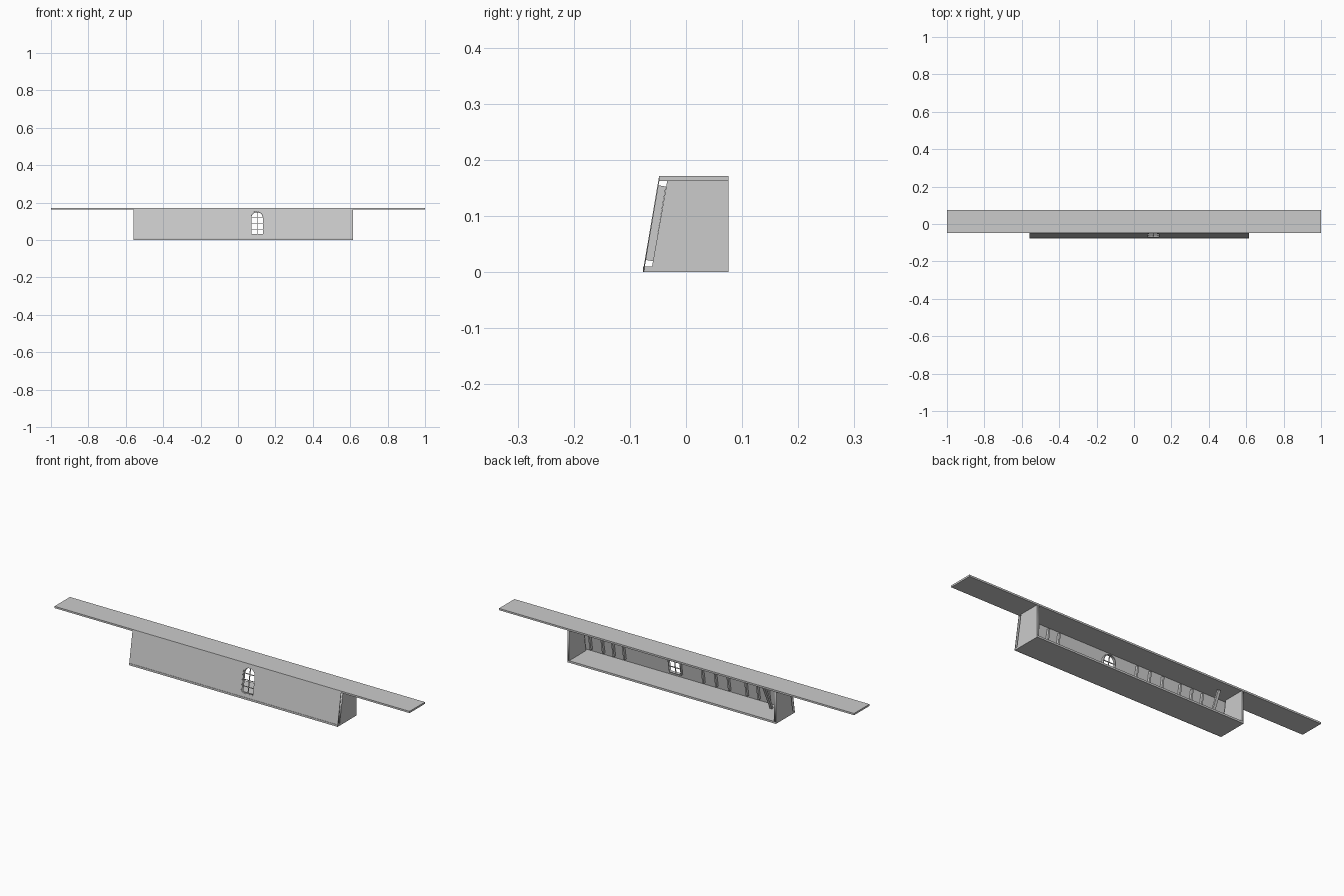
import bpy, math
from mathutils import Matrix

if "Cube" in bpy.data.objects:
    bpy.data.objects.remove(bpy.data.objects["Cube"])

X0, X1 = -0.56, 0.615
LEAN = math.atan2(0.029, 0.171)
SLOPE = math.hypot(0.029, 0.171)
# wall space: x along the wall, y up the slope, z outwards
WALL = Matrix.Translation((0, -0.077, 0)) @ Matrix.Rotation(math.pi / 2 - LEAN, 4, 'X')


def box(name, x, y, z, mat=Matrix()):
    bpy.ops.mesh.primitive_cube_add(size=1)
    o = bpy.context.object
    o.name = name
    c = [(a + b) / 2 for a, b in (x, y, z)]
    o.data.transform(Matrix.Translation(c) @ Matrix.Diagonal((x[1] - x[0], y[1] - y[0], z[1] - z[0], 1)))
    o.matrix_world = mat
    return o


def plate(name, loops, z0, z1, mat):
    # filled outline with holes, extruded from z0 to z1
    cu = bpy.data.curves.new(name, 'CURVE')
    cu.dimensions = '2D'
    cu.fill_mode = 'BOTH'
    cu.extrude = (z1 - z0) / 2
    for pts in loops:
        s = cu.splines.new('POLY')
        s.points.add(len(pts) - 1)
        for p, q in zip(s.points, pts):
            p.co = (q[0], q[1], 0, 1)
        s.use_cyclic_u = True
    o = bpy.data.objects.new(name, cu)
    bpy.context.collection.objects.link(o)
    o.matrix_world = mat @ Matrix.Translation((0, 0, (z0 + z1) / 2))
    bpy.ops.object.select_all(action='DESELECT')
    o.select_set(True)
    bpy.context.view_layer.objects.active = o
    bpy.ops.object.convert(target='MESH')
    return bpy.context.object


def arch(cx, half, bottom, top, n=12):
    arc = [(cx + half * math.cos(math.pi * i / n), top - half + half * math.sin(math.pi * i / n))
           for i in range(n + 1)]
    return [(cx - half, bottom), (cx + half, bottom)] + arc


# roof and floor slabs
box("roof", (-1, 1), (-0.048, 0.076), (0.162, 0.171))
box("floor", (X0, X1), (-0.077, 0.076), (0, 0.01))

# end walls, front edge parallel to the leaning wall
side = [(-0.0605, 0.01), (0.076, 0.01), (0.076, 0.162), (-0.0335, 0.162)]
YZ = Matrix(((0, 0, 1, 0), (1, 0, 0, 0), (0, 1, 0, 0), (0, 0, 0, 1)))
plate("left_end_wall", [side], X0, X0 + 0.01, YZ)
plate("right_end_wall", [side], X1 - 0.01, X1, YZ)

# thin leaning front wall with arched opening
CX, HALF, BOT, TOP = 0.102, 0.035, 0.028, 0.157
plate("front_wall", [[(X0, 0), (X1, 0), (X1, SLOPE), (X0, SLOPE)],
                     arch(CX, HALF, BOT, TOP)], -0.002, 0, WALL)

# arched window frame and glazing bars
plate("window_frame", [arch(CX, HALF, BOT, TOP),
                       arch(CX, HALF - 0.004, BOT + 0.004, TOP - 0.004)], -0.014, -0.001, WALL)
box("window_mullion", (CX - 0.0015, CX + 0.0015), (BOT, TOP - 0.002), (-0.009, -0.005), WALL)
for h in (0.06, 0.092, 0.122):
    box("window_bar", (CX - HALF + 0.002, CX + HALF - 0.002), (h - 0.0015, h + 0.0015),
        (-0.009, -0.005), WALL)

# upright studs on the inside of the front wall
for x in (-0.425, -0.366, -0.30, -0.20, -0.128, -0.055, 0.39, 0.45, 0.51, 0.58):
    box("wall_stud", (x - 0.004, x + 0.004), (0.022, 0.157), (-0.015, -0.002), WALL)

# loose prop leaning into the room near the left end
prop = Matrix.Translation((-0.458, -0.035, 0.01)) @ Matrix.Rotation(math.radians(-25), 4, 'X')
box("leaning_prop", (-0.007, 0.007), (-0.005, 0.005), (0, 0.155), prop)
